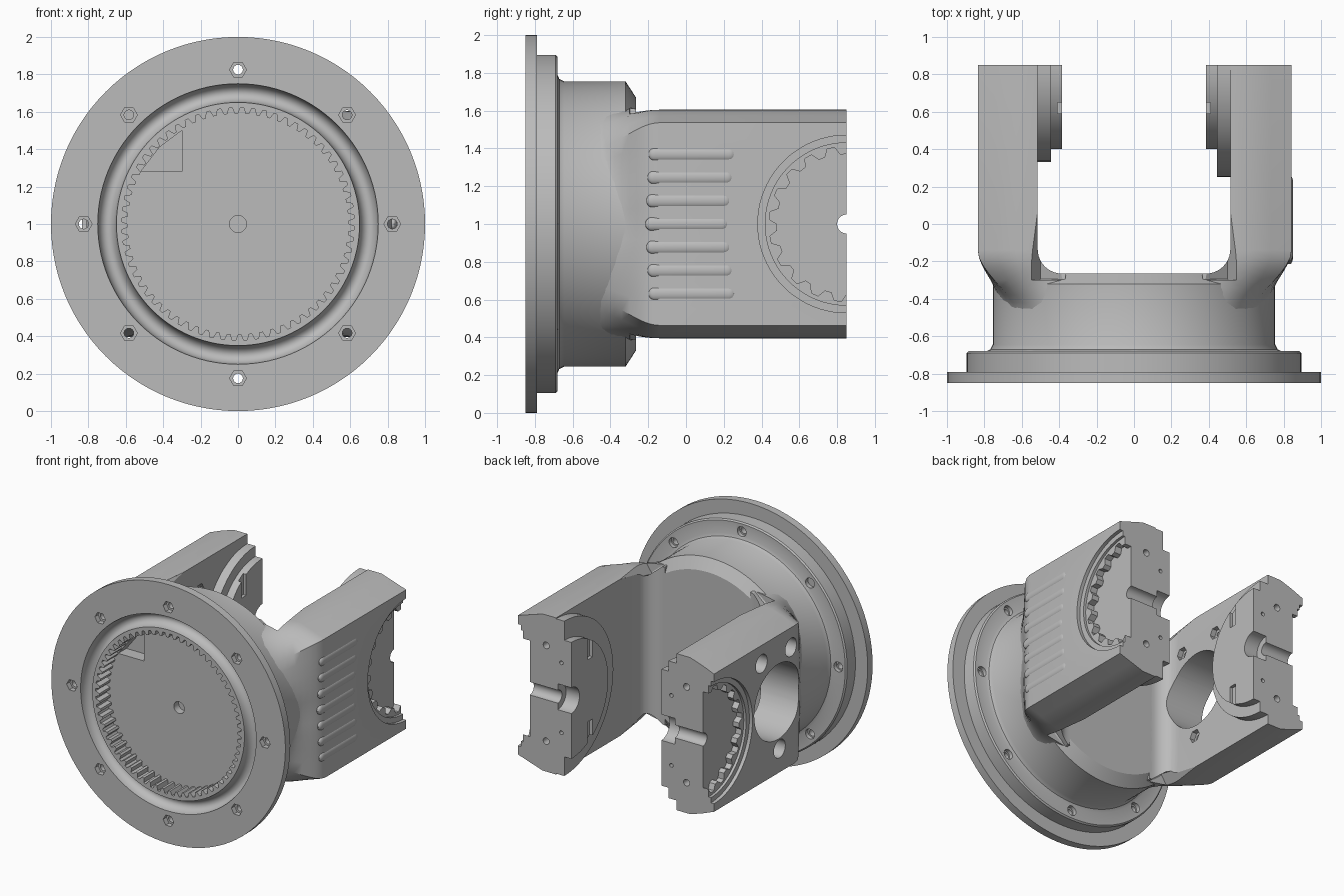
import bpy, bmesh
from math import sin, cos, pi, radians

if "Cube" in bpy.data.objects:
    bpy.data.objects.remove(bpy.data.objects["Cube"])

grey = bpy.data.materials.new("machined grey")
grey.use_nodes = True
grey.diffuse_color = (0.5, 0.5, 0.5, 1)
grey.node_tree.nodes["Principled BSDF"].inputs["Base Color"].default_value = (0.5, 0.5, 0.5, 1)

PARTS = []
MID = 1.0      # height of the main axis
TIP = 0.85     # depth of the arm ends


def finish(name, bm):
    bmesh.ops.remove_doubles(bm, verts=bm.verts, dist=1e-5)
    bmesh.ops.recalc_face_normals(bm, faces=bm.faces)
    mesh = bpy.data.meshes.new(name)
    bm.to_mesh(mesh)
    bm.free()
    mesh.materials.append(grey)
    obj = bpy.data.objects.new(name, mesh)
    bpy.context.collection.objects.link(obj)
    return obj


def bridge(bm, rings):
    """Closed loft through rings of equal length."""
    rows = [[bm.verts.new(p) for p in ring] for ring in rings]
    n = len(rows[0])
    for a, b in zip(rows, rows[1:]):
        for i in range(n):
            j = (i + 1) % n
            bm.faces.new((a[i], a[j], b[j], b[i]))
    bm.faces.new(rows[0])
    bm.faces.new(rows[-1])


def prism(name, axis, a, b, *loops):
    """Extrude 2D loops along an axis; the loops use the two other axes in order."""
    place = {"x": lambda p, t: (t, p[0], p[1]),
             "y": lambda p, t: (p[0], t, p[1]),
             "z": lambda p, t: (p[0], p[1], t)}[axis]
    bm = bmesh.new()
    for loop in loops:
        bridge(bm, [[place(p, t) for p in loop] for t in (a, b)])
    return finish(name, bm)


def circle(u, v, r, n=32):
    return [(u + r * cos(2 * pi * i / n), v + r * sin(2 * pi * i / n)) for i in range(n)]


def half_disc(r, n=40):
    return [(TIP + r * cos(pi / 2 + pi * i / n), MID + r * sin(pi / 2 + pi * i / n))
            for i in range(n + 1)]


def gear(u, v, r_in, r_out, teeth):
    pts = []
    for i in range(teeth):
        for r, f in ((r_in, 0.0), (r_in, 0.3), (r_out, 0.5), (r_out, 0.8)):
            t = 2 * pi * (i + f) / teeth
            pts.append((u + r * cos(t), v + r * sin(t)))
    return pts


def boolean(target, tool, operation="DIFFERENCE"):
    tool.hide_render = True
    mod = target.modifiers.new("bool", "BOOLEAN")
    mod.operation = operation
    mod.solver = "EXACT"
    mod.object = tool
    bpy.context.view_layer.objects.active = target
    bpy.ops.object.modifier_apply(modifier=mod.name)
    bpy.data.objects.remove(tool)


# Round base: flange, step and drum turned about the y axis, with a ring groove
groove = [(0.7 - 0.05 * cos(pi * i / 10), -0.85 + 0.07 * sin(pi * i / 10)) for i in range(11)]
outline = [(0, -0.85)] + groove + [
    (1, -0.85), (1, -0.79), (0.895, -0.79), (0.895, -0.69), (0.885, -0.68), (0.79, -0.68),
    (0.768, -0.671), (0.755, -0.645), (0.755, -0.32), (0.67, -0.265), (0, -0.265)]
bm = bmesh.new()
verts = [bm.verts.new((r, y, MID)) for r, y in outline]
edges = [bm.edges.new(pair) for pair in zip(verts, verts[1:])]
bmesh.ops.spin(bm, geom=verts + edges, cent=(0, 0, MID), axis=(0, 1, 0),
               angle=2 * pi, steps=112, use_merge=True)
base = finish("round_base", bm)
PARTS.append(base)

# Internal gear ring, corner pocket and centre hole
boolean(base, prism("gear_cut", "y", -0.95, -0.72, gear(0, MID, 0.59, 0.622, 64)))
boolean(base, prism("pocket_cut", "y", -0.95, -0.62,
                    [(-0.3, 1.28), (-0.3, 1.5), (-0.42, 1.41), (-0.52, 1.28)]))
boolean(base, prism("centre_cut", "y", -0.95, -0.66, circle(0, MID, 0.045)))

# Eight flange bolts with hexagonal seats in front and counterbores behind
spots = [(0.825 * cos(k * pi / 4), MID + 0.825 * sin(k * pi / 4)) for k in range(8)]
boolean(base, prism("seat_cut", "y", -0.95, -0.81, *[circle(u, v, 0.045, 6) for u, v in spots]))
boolean(base, prism("bolt_cut", "y", -0.95, -0.6, *[circle(u, v, 0.026, 16) for u, v in spots]))
boolean(base, prism("back_cut", "y", -0.71, -0.6, *[circle(u, v, 0.038, 20) for u, v in spots]))


# Arm cross-sections in polar form: a chamfered block that melts into the round drum
ANGLES = [radians(a) for a in (59.2, 54, 49, 43.8, 38, 32.5, 27, 20, 13, 6)]
ANGLES = ANGLES + [0] + [-a for a in reversed(ANGLES)]
MOUNTS = [(0.27, 1.39), (-0.09, 1.38), (0.05, 0.65)]


def arm_section(y, outer):
    pts = []
    for t in ANGLES:
        c, s = cos(t), abs(sin(t))
        block = min(0.605 / max(s, 0.01), outer / c, 0.1711 / (0.068 * c + 0.212 * s))
        f = min(1, max(0, (-0.14 - y) / (0.23 + 0.24 * s)))
        f = f * f * (3 - 2 * f)
        r = block + (0.74 - block) * f
        pts.append((r * c, y, MID + r * sin(t)))
    return pts


def build_arm(side, name, outer, pad):
    def span(tag, a, b, *loops):
        return prism(tag, "x", side * a, side * b, *loops)

    def loft(tag, rings):
        bm = bmesh.new()
        bridge(bm, [[(side * x, y, z) for x, y, z in ring] for ring in rings])
        return finish(tag, bm)

    depths = [TIP] + [-0.14 - 0.04 * i for i in range(12)]
    arm = loft(name, [arm_section(y, outer) for y in depths])
    PARTS.append(arm)

    # Rounded throat between the arms, with its inner edges eased near the drum
    c, r = 0.515, 0.13
    corner = [(c - r + r * cos(t), -0.265 + r - r * sin(t))
              for t in (radians(9 * i) for i in range(11))]
    throat = [(c, 1)] + corner + [(-x, y) for x, y in reversed(corner)] + [(-c, 1)]
    boolean(arm, prism("throat_cut", "z", -0.5, 2.5, throat))
    for d in (1, -1):
        boolean(arm, loft("edge_cut", [
            [(0.505, 0.12, MID + d * 0.6), (0.517, 0.12, MID + d * 0.63), (0.4, 0.12, MID + d * 0.63)],
            [(0.5, -0.3, MID + d * 0.51), (0.58, -0.3, MID + d * 0.63), (0.36, -0.3, MID + d * 0.63)]]))

    # Inner bearing pad and boss
    boolean(arm, span("pad", 0.445, 0.55, half_disc(pad)), "UNION")
    boolean(arm, span("boss", 0.385, 0.5, half_disc(0.45)), "UNION")

    # Outer half-round recess with a toothed inner rim
    boolean(arm, span("ring_cut", outer - 0.027, 1, circle(TIP, MID, 0.47, 80)))
    boolean(arm, span("lip_cut", outer - 0.047, 1, circle(TIP, MID, 0.43, 80)))
    boolean(arm, span("tooth_cut", 0.74, 1, gear(TIP, MID, 0.37, 0.41, 20)))

    # Split axle bore, boss slots and screw holes in the end face
    boolean(arm, span("bore_cut", 0.3, 1, circle(TIP, MID, 0.05)))
    boolean(arm, span("seat_cut", 0.3, 0.5, circle(TIP, MID, 0.1)))
    slots = [[(0.59, MID + d * 0.24), (0.65, MID + d * 0.24), (0.65, MID + d * 0.5),
              (0.59, MID + d * 0.5)] for d in (1, -1)]
    boolean(arm, span("slot_cut", 0.3, 0.41, *slots))
    holes = [circle(side * x, MID + d * h, rad, 16) for d in (1, -1)
             for x, h, rad in ((0.6, 0.37, 0.026), (0.47, 0.27, 0.015))]
    boolean(arm, prism("screw_cut", "y", 0.72, 1, *holes))
    return arm


left_arm = build_arm(1, "left_arm", 0.843, 0.598)
right_arm = build_arm(-1, "right_arm", 0.835, 0.53)

# Large opening and three fixings, round outside and hexagonal inside, through the right arm
boolean(right_arm, prism("opening_cut", "x", -1, -0.4, circle(0.07, 1.02, 0.29, 64)))
boolean(right_arm, prism("counterbore_cut", "x", -1, -0.72, *[circle(y, z, 0.07) for y, z in MOUNTS]))
boolean(right_arm, prism("hex_cut", "x", -0.555, -0.45, *[circle(y, z, 0.05, 6) for y, z in MOUNTS]))
boolean(right_arm, prism("through_cut", "x", -1, -0.4, *[circle(y, z, 0.026, 16) for y, z in MOUNTS]))

# Seven low rounded cooling ribs on the left arm
for i in range(7):
    z = MID + 0.123 * (i - 3)
    trim = 0.012 * abs(i - 3)
    rings = []
    for y0, way in ((0.19 + trim, 1), (-0.18 + trim / 2, -1)):
        for k in range(6):
            t = radians(75 - 15 * k if way > 0 else 15 * k)
            rad = 0.036 * cos(t)
            rings.append([(0.83 + 0.55 * rad * cos(a), y0 + way * 0.036 * sin(t), z + rad * sin(a))
                          for a in (2 * pi * n / 20 for n in range(20))])
    bm = bmesh.new()
    bridge(bm, rings)
    PARTS.append(finish(f"cooling_rib_{i + 1}", bm))

# Smooth the turned surfaces while keeping machined edges crisp
bpy.ops.object.select_all(action="DESELECT")
for part in PARTS:
    part.select_set(True)
bpy.context.view_layer.objects.active = base
bpy.ops.object.shade_smooth_by_angle(angle=radians(28))
